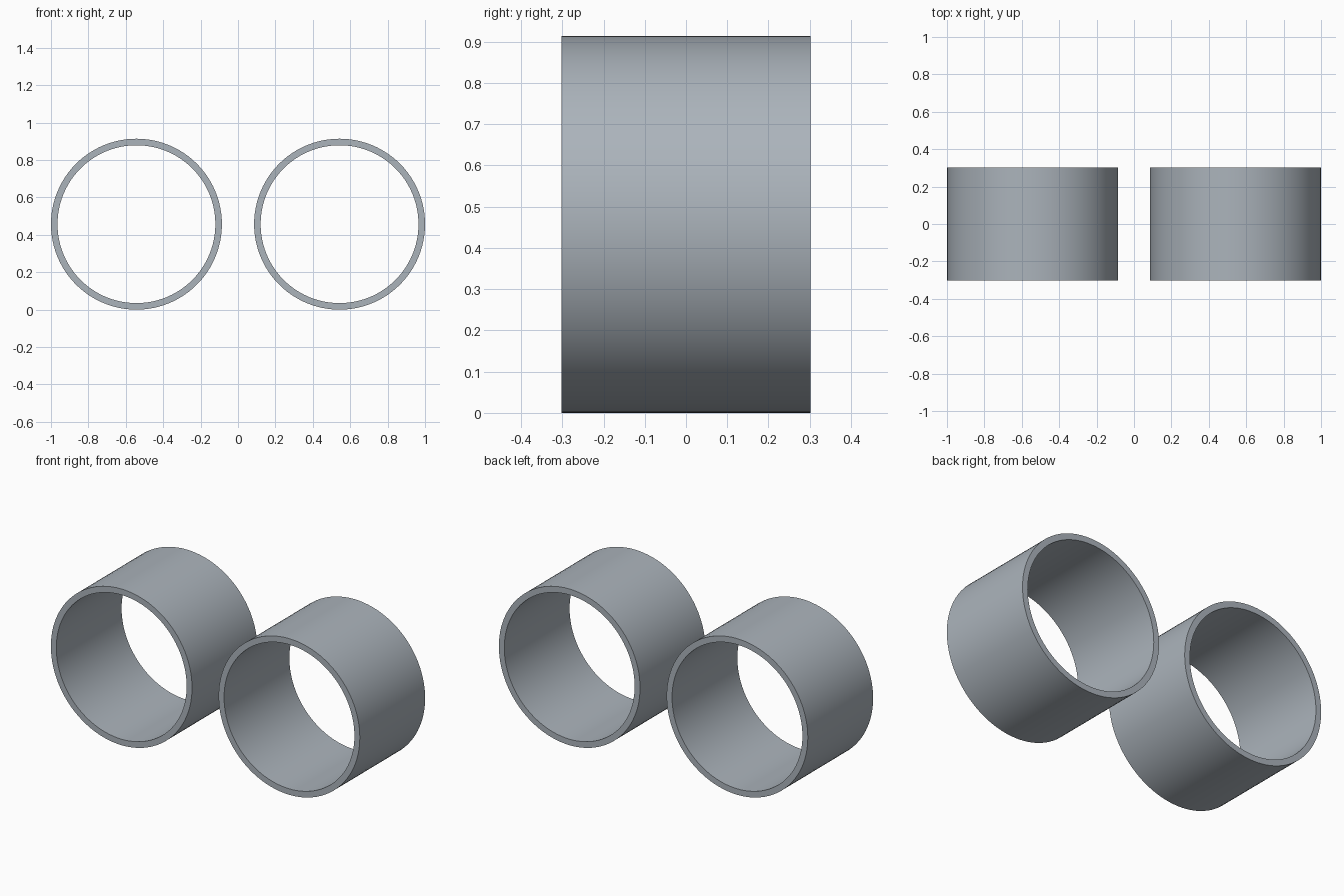
import bpy
import bmesh
from math import cos, sin, tau, radians

cube = bpy.data.objects.get("Cube")
if cube:
    bpy.data.objects.remove(cube, do_unlink=True)

OUTER, INNER = 0.457, 0.422
HALF_DEPTH = 0.302
SEGMENTS = 96

# Brushed grey metal
metal = bpy.data.materials.new("blue_grey_metal")
metal.use_nodes = True
colour = (0.41, 0.455, 0.5, 1)
metal.diffuse_color = colour
metal.node_tree.nodes["Principled BSDF"].inputs["Base Color"].default_value = colour


def make_ring(name, x):
    """Open tube along y: a rectangular wall section swept round a circle."""
    section = [(OUTER, -HALF_DEPTH), (OUTER, HALF_DEPTH),
               (INNER, HALF_DEPTH), (INNER, -HALF_DEPTH)]
    bm = bmesh.new()
    loops = []
    for i in range(SEGMENTS):
        a = tau * i / SEGMENTS
        loops.append([bm.verts.new((r * cos(a), y, r * sin(a))) for r, y in section])
    for i, near in enumerate(loops):
        far = loops[(i + 1) % SEGMENTS]
        for j in range(len(section)):
            k = (j + 1) % len(section)
            bm.faces.new((near[j], near[k], far[k], far[j]))
    bmesh.ops.recalc_face_normals(bm, faces=bm.faces)
    mesh = bpy.data.meshes.new(name)
    bm.to_mesh(mesh)
    bm.free()
    mesh.materials.append(metal)
    ring = bpy.data.objects.new(name, mesh)
    ring.location = (x, 0, OUTER)
    bpy.context.collection.objects.link(ring)
    return ring


# Pair of matching rings standing side by side
bpy.ops.object.select_all(action="DESELECT")
for name, side in (("left_ring", 1), ("right_ring", -1)):
    ring = make_ring(name, side * (1 - OUTER))
    ring.select_set(True)
    bpy.context.view_layer.objects.active = ring
bpy.ops.object.shade_smooth_by_angle(angle=radians(30))
